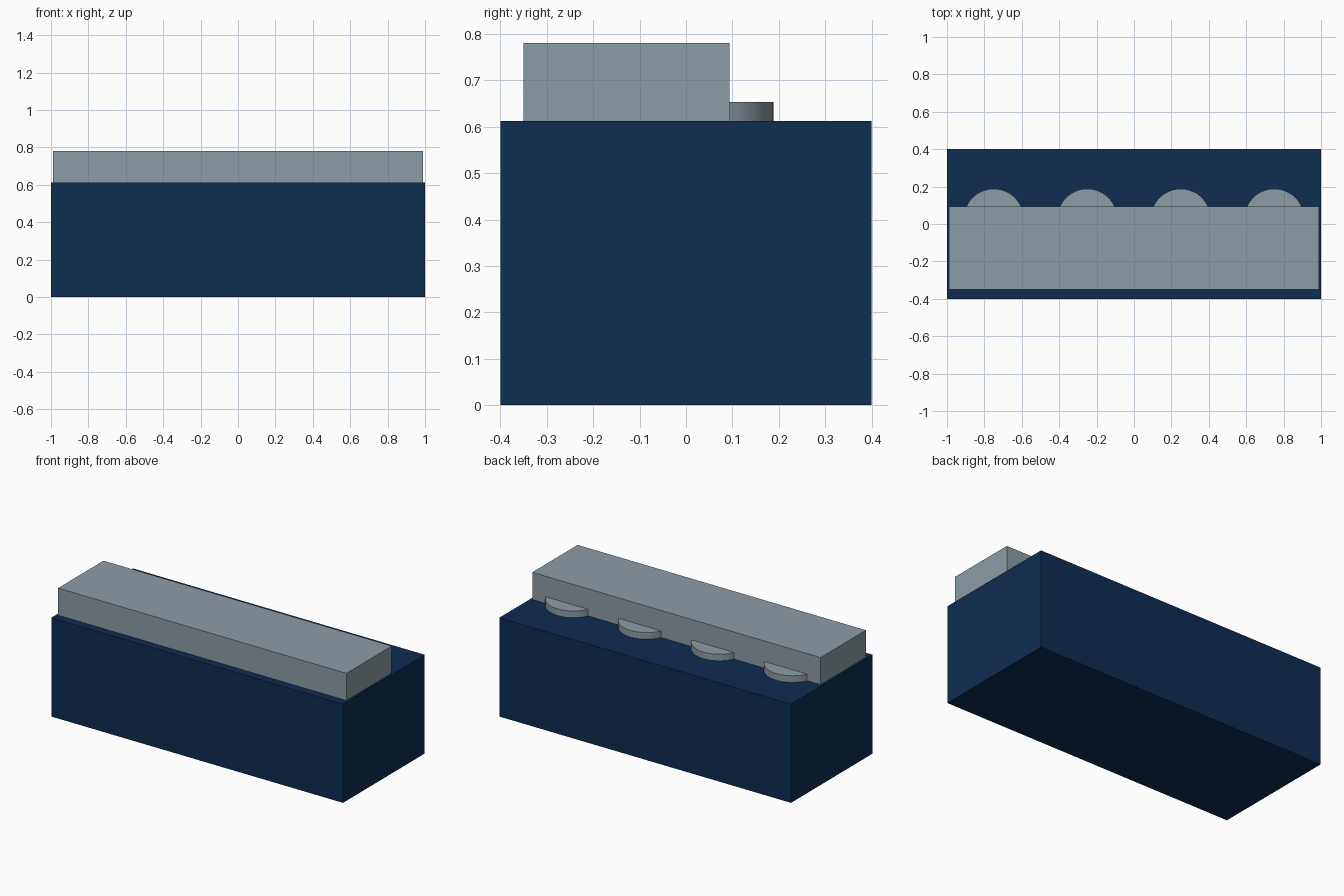
import bpy

if "Cube" in bpy.data.objects:
    bpy.data.objects.remove(bpy.data.objects["Cube"])


def material(name, rgb):
    m = bpy.data.materials.new(name)
    m.diffuse_color = (*rgb, 1.0)
    m.use_nodes = True
    m.node_tree.nodes["Principled BSDF"].inputs["Base Color"].default_value = m.diffuse_color
    return m


navy = material("navy", (0.004, 0.026, 0.084))
grey = material("blue_grey", (0.27, 0.333, 0.381))


def box(name, x, y, z, mat):
    """Box from (min, max) ranges on each axis."""
    bpy.ops.mesh.primitive_cube_add(
        size=1, location=[(a + b) / 2 for a, b in (x, y, z)])
    ob = bpy.context.object
    ob.name = name
    ob.scale = [b - a for a, b in (x, y, z)]
    bpy.ops.object.transform_apply(location=False, rotation=False, scale=True)
    ob.data.materials.append(mat)
    return ob


# Main block and the raised slab on top of it
TOP = 0.612
box("base_block", (-1, 1), (-0.4, 0.4), (0, TOP), navy)
box("raised_slab", (-0.988, 0.988), (-0.35, 0.094), (TOP, 0.78), grey)

# Four low discs, half hidden behind the slab
for i in range(4):
    bpy.ops.mesh.primitive_cylinder_add(
        vertices=64, radius=0.16, depth=0.041,
        location=(-0.75 + 0.5 * i, 0.028, TOP + 0.0205))
    disc = bpy.context.object
    disc.name = f"disc_{i + 1}"
    disc.data.materials.append(grey)
    bpy.ops.object.shade_smooth_by_angle()
